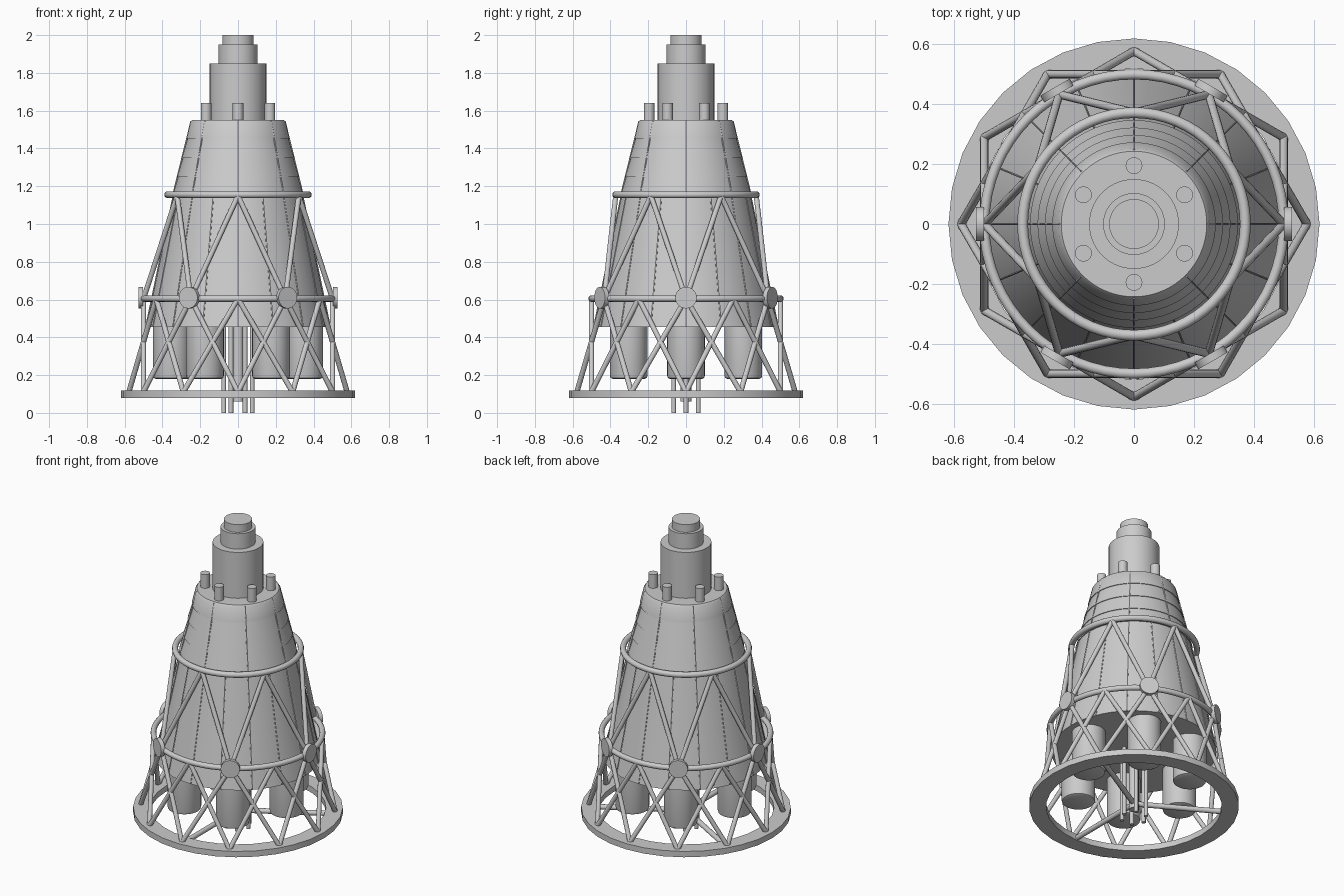
import bpy
from math import sin, cos, pi, radians
from mathutils import Vector

if "Cube" in bpy.data.objects:
    bpy.data.objects.remove(bpy.data.objects["Cube"])


def polar(r, deg, z):
    a = radians(deg)
    return Vector((r * cos(a), r * sin(a), z))


def smooth(ob, angle=30):
    bpy.ops.object.select_all(action='DESELECT')
    ob.select_set(True)
    bpy.context.view_layer.objects.active = ob
    bpy.ops.object.shade_smooth_by_angle(angle=radians(angle))


def lathe(name, profile, n=64, loc=(0, 0, 0), closed=False):
    """Revolve (radius, z) points; open profiles get end caps."""
    k = len(profile)
    verts = [(r * cos(2 * pi * i / n), r * sin(2 * pi * i / n), z)
             for i in range(n) for r, z in profile]
    faces = []
    for i in range(n):
        j = (i + 1) % n
        for p in range(k if closed else k - 1):
            q = (p + 1) % k
            faces.append((i * k + p, j * k + p, j * k + q, i * k + q))
    if not closed:
        faces.append([i * k for i in reversed(range(n))])
        faces.append([i * k + k - 1 for i in range(n)])
    me = bpy.data.meshes.new(name)
    me.from_pydata(verts, [], faces)
    ob = bpy.data.objects.new(name, me)
    ob.location = loc
    bpy.context.collection.objects.link(ob)
    smooth(ob)
    return ob


def rod(name, a, b, r, n=12):
    """Cylinder running from point a to point b."""
    d = b - a
    bpy.ops.mesh.primitive_cylinder_add(vertices=n, radius=r, depth=d.length,
                                        location=(a + b) / 2)
    ob = bpy.context.object
    ob.name = name
    ob.rotation_euler = d.to_track_quat('Z', 'Y').to_euler()
    smooth(ob, 40)
    return ob


def hoop(name, R, r, z):
    bpy.ops.mesh.primitive_torus_add(major_radius=R, minor_radius=r, location=(0, 0, z),
                                     major_segments=64, minor_segments=12)
    bpy.context.object.name = name
    smooth(bpy.context.object, 60)


# conical hull: plain lower skirt, overlapping bands above
LOW, MID, TOP = (0.487, 0.455), (0.342, 1.15), (0.243, 1.55)
lathe("lower_hull", [LOW, MID])
bands = 4
profile = []
for i in range(bands):
    for t, lip in ((i / bands, 0.005), ((i + 1) / bands, 0.0)):
        profile.append((MID[0] + (TOP[0] - MID[0]) * t + lip, MID[1] + (TOP[1] - MID[1]) * t))
profile[-1] = (0.252, 1.54)
profile.append((0.243, 1.551))
lathe("upper_hull", profile)

# raised panel seams
for i in range(16):
    rod("lower_seam", polar(*(LOW[0], i * 22.5, LOW[1] + 0.003)), polar(MID[0], i * 22.5, MID[1]), 0.004, 6)
for i in range(8):
    rod("upper_seam", polar(MID[0] + 0.003, i * 45, MID[1]), polar(TOP[0] + 0.005, i * 45, 1.545), 0.004, 6)

# stepped nose
lathe("nose_tower", [(0.15, 1.54), (0.15, 1.85)])
lathe("nose_step", [(0.103, 1.84), (0.103, 1.95)])
lathe("nose_cap", [(0.083, 1.94), (0.083, 2.0)])

# support hoops and base ring
hoop("upper_hoop", 0.372, 0.018, 1.155)
hoop("middle_hoop", 0.5, 0.017, 0.605)
lathe("base_ring", [(0.52, 0.08), (0.62, 0.08), (0.62, 0.118), (0.52, 0.118)], 32, closed=True)

# parts repeated six times
for i in range(6):
    a = i * 60
    x, y, _ = polar(0.35, a, 0)
    lathe("engine", [(0.085, 0.18), (0.096, 0.185), (0.1, 0.198), (0.1, 0.47)], 32, (x, y, 0))
    rod("joint_disc", polar(0.502, a, 0.61), polar(0.528, a, 0.61), 0.057, 24)
    rod("top_peg", polar(0.195, a + 30, 1.54), polar(0.195, a + 30, 1.64), 0.028, 20)
    rod("feed_pipe", polar(0.075, a, 0), polar(0.075, a, 0.47), 0.0125)
    for s in (-30, 30):
        rod("upper_strut", polar(0.5, a, 0.605), polar(0.372, a + s, 1.15), 0.014)

# lower crossed truss
for i in range(12):
    for s in (-30, 30):
        rod("lower_strut", polar(0.578, i * 30, 0.11), polar(0.5, i * 30 + s, 0.605), 0.014)

# centre pipe and spokes to the base ring
rod("centre_pipe", Vector((0, 0, 0.06)), Vector((0, 0, 0.47)), 0.03, 20)
for a in (30, 150, 270):
    rod("base_spoke", polar(0.0, a, 0.1), polar(0.55, a, 0.1), 0.016)
